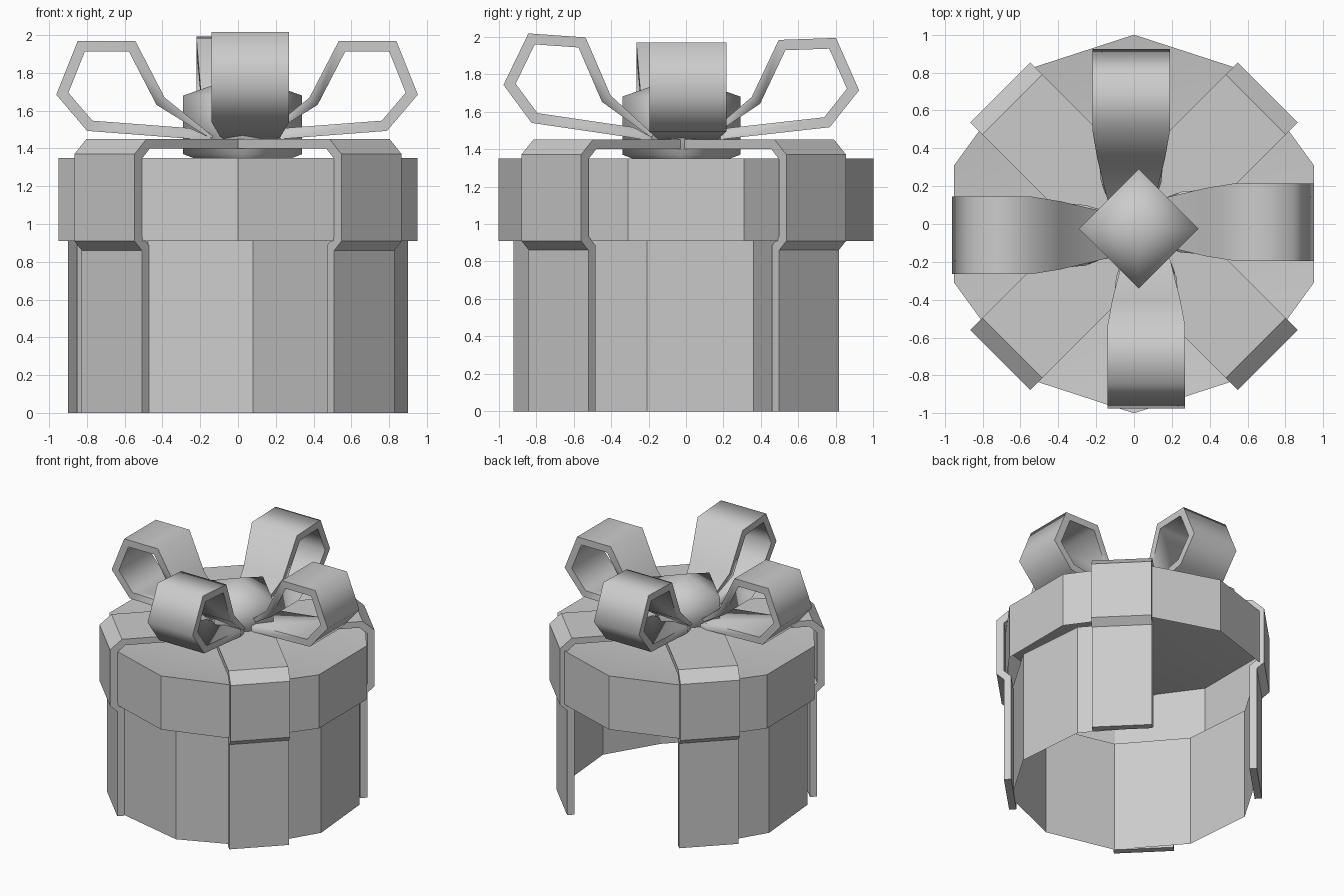
import bpy, bmesh, math
from mathutils import Matrix, Vector

if "Cube" in bpy.data.objects:
    bpy.data.objects.remove(bpy.data.objects["Cube"])


def finish(name, bm, recalc=True):
    if recalc:
        bmesh.ops.recalc_face_normals(bm, faces=bm.faces)
    me = bpy.data.meshes.new(name)
    bm.to_mesh(me)
    bm.free()
    ob = bpy.data.objects.new(name, me)
    bpy.context.collection.objects.link(ob)
    return ob


def smooth(ob, angle):
    bpy.ops.object.select_all(action='DESELECT')
    ob.select_set(True)
    bpy.context.view_layer.objects.active = ob
    bpy.ops.object.shade_smooth_by_angle(angle=math.radians(angle))


def lathe(profile, sides, start, skip=(), centre=(0, 0)):
    """Faceted surface of revolution; radius 0 makes a pole, skip leaves sides open."""
    bm = bmesh.new()
    rings = []
    for r, z in profile:
        if r == 0:
            rings.append([bm.verts.new((centre[0], centre[1], z))] * sides)
            continue
        angles = [math.radians(start + 360 * i / sides) for i in range(sides)]
        rings.append([bm.verts.new((centre[0] + r * math.cos(a), centre[1] + r * math.sin(a), z))
                      for a in angles])
    for lo, hi in zip(rings, rings[1:]):
        for i in range(sides):
            if i in skip:
                continue
            j = (i + 1) % sides
            bm.faces.new(list(dict.fromkeys((lo[i], lo[j], hi[j], hi[i]))))
    loose = [v for v in bm.verts if not v.link_faces]
    bmesh.ops.delete(bm, geom=loose, context='VERTS')
    return bm


# Box wall: open ended, two sides missing at the back
finish("box_wall", lathe([(0.925, 0), (0.925, 0.91)], 10, -85, skip=(4, 5)), recalc=False)

# Lid: rim plus a smooth top that dips to the centre
lid = lathe([(1, 0.91), (1, 1.35), (0, 1.2)], 10, -90)
for f in lid.faces:
    f.smooth = len(f.verts) == 3
finish("lid", lid, recalc=False)

# Four straps over the lid and down the box
STRAP = [(0.03, 1.45), (0.91, 1.45), (1.0, 1.37), (1.0, 0.91), (0.945, 0.86), (0.945, 0),
         (0.89, 0), (0.89, 0.885), (0.945, 0.935), (0.945, 1.345), (0.885, 1.40), (0.03, 1.40)]
for k in range(4):
    bm = bmesh.new()
    a, b = ([bm.verts.new((r, y, z)) for r, z in STRAP] for y in (-0.225, 0.225))
    bm.faces.new(a)
    bm.faces.new(b)
    for i in range(len(STRAP)):
        j = (i + 1) % len(STRAP)
        bm.faces.new((a[i], a[j], b[j], b[i]))
    bm.transform(Matrix.Translation((0, -0.012, 0)) @ Matrix.Rotation(math.radians(45 + 90 * k), 4, 'Z'))
    finish(f"strap_{k + 1}", bm)

# Bow loops: flat band following a path (distance, height, half width)
LOOP = [(0.12, 1.45, 0.11), (0.40, 1.65, 0.18), (0.55, 1.94, 0.205), (0.82, 1.94, 0.205),
        (0.92, 1.69, 0.205), (0.775, 1.52, 0.205), (0.25, 1.48, 0.16)]


def bow_loop(name, turn, tilt, shift, side):
    bm = bmesh.new()
    n, t = len(LOOP), 0.028
    pts = [Vector((d, h)) for d, h, w in LOOP]
    rings = []
    for i in range(n):
        e0 = (pts[i] - pts[i - 1]).normalized()
        e1 = (pts[(i + 1) % n] - pts[i]).normalized()
        n0, n1 = Vector((-e0.y, e0.x)), Vector((-e1.y, e1.x))
        m = (n0 + n1).normalized()
        m *= t / max(m.dot(n0), 0.7)
        w = LOOP[i][2]
        rings.append([bm.verts.new((pts[i].x + s * m.x, y, pts[i].y + s * m.y))
                      for s, y in ((1, -w), (1, w), (-1, w), (-1, -w))])
    for i in range(n):
        p, q = rings[i], rings[(i + 1) % n]
        for k in range(4):
            bm.faces.new((p[k], p[(k + 1) % 4], q[(k + 1) % 4], q[k]))
    pivot = Matrix.Translation((0.12, 0, 1.45))
    bm.transform(Matrix.Rotation(math.radians(turn), 4, 'Z') @ Matrix.Translation((shift, side, 0))
                 @ pivot @ Matrix.Rotation(math.radians(-tilt), 4, 'Y') @ pivot.inverted())
    smooth(finish(name, bm), 75)


bow_loop("bow_loop_right", 0, 0, 0, 0.01)
bow_loop("bow_loop_left", 180, 0, 0.01, 0.06)
bow_loop("bow_loop_back", 90, 2, -0.02, 0.015)
bow_loop("bow_loop_front", -90, 4, 0.04, 0.065)

# Knot in the middle of the bow
knot = lathe([(0, 1.25), (0.315, 1.37), (0.315, 1.68), (0, 1.79)], 4, 0, centre=(0.025, -0.025))
smooth(finish("bow_knot", knot), 100)
